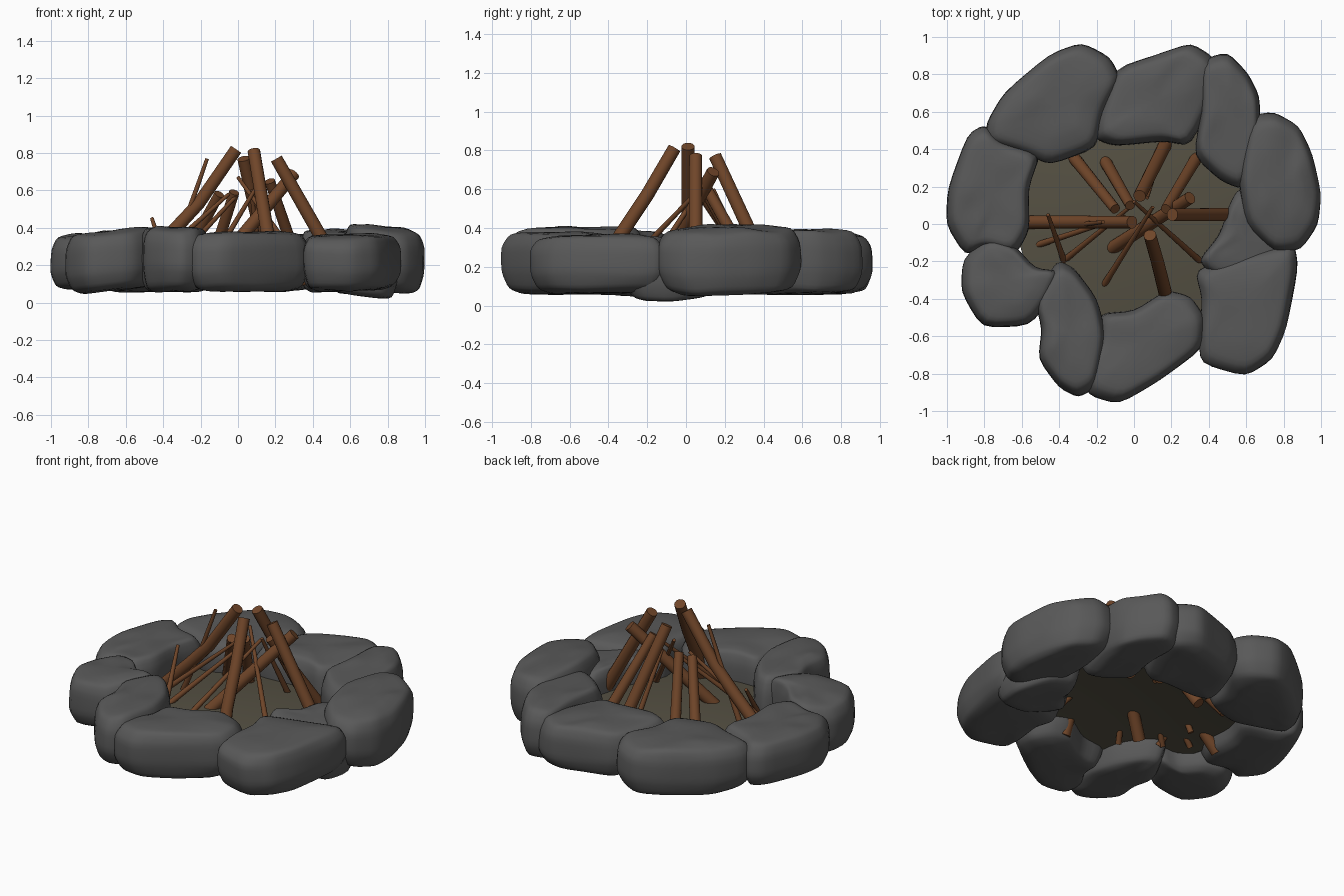
import bpy, bmesh, math, random
from mathutils import Vector

if "Cube" in bpy.data.objects:
    bpy.data.objects.remove(bpy.data.objects["Cube"])

random.seed(4)


def material(name, rgb):
    m = bpy.data.materials.new(name)
    m.diffuse_color = (*rgb, 1)
    m.use_nodes = True
    m.node_tree.nodes["Principled BSDF"].inputs["Base Color"].default_value = m.diffuse_color
    return m


STONE = material("stone_grey", (0.1, 0.1, 0.1))
WOOD = material("wood_brown", (0.16, 0.06, 0.022))
EARTH = material("earth", (0.09, 0.08, 0.055))


def finish(name, bm, mat):
    bmesh.ops.recalc_face_normals(bm, faces=bm.faces)
    me = bpy.data.meshes.new(name)
    bm.to_mesh(me)
    bm.free()
    me.materials.append(mat)
    ob = bpy.data.objects.new(name, me)
    bpy.context.collection.objects.link(ob)
    for p in me.polygons:
        p.use_smooth = True
    return ob


def stone(name, outline, lo, hi, tilt=0.0):
    """Loft a plan outline through chipped height levels, then soften the edges."""
    c = sum((Vector(p) for p in outline), Vector((0, 0))) / len(outline)
    bm = bmesh.new()
    rings = []
    for t, s in [(0, .65), (.08, .9), (.35, 1.02), (.75, 1.01), (.96, .89), (1, .5)]:
        ring = []
        for p in outline:
            q = c + (Vector(p) - c) * s * random.uniform(.98, 1.02)
            z = lo + (hi - lo) * t + tilt * (q.x - c.x) + random.uniform(-.012, .012)
            ring.append(bm.verts.new((q.x, q.y, z)))
        rings.append(ring)
    n = len(outline)
    for a, b in zip(rings, rings[1:]):
        for i in range(n):
            j = (i + 1) % n
            bm.faces.new((a[i], a[j], b[j], b[i]))
    bm.faces.new(rings[0])
    bm.faces.new(rings[-1])
    crease = bm.edges.layers.float.new("crease_edge")
    for e in bm.edges:
        e[crease] = .34
    ob = finish(name, bm, STONE)
    sub = ob.modifiers.new("round", 'SUBSURF')
    sub.levels = sub.render_levels = 2


# Ring of boulders
stone("stone_back_left", [(-.79, .54), (-.69, .70), (-.45, .91), (-.28, .97), (-.13, .89), (-.08, .77),
      (-.17, .6), (-.2, .41), (-.45, .32), (-.58, .38), (-.78, .44)], .06, .38)
stone("stone_back", [(-.2, .55), (-.1, .83), (.14, .91), (.3, .96), (.43, .88), (.45, .74),
      (.3, .42), (.16, .45), (-.1, .42), (-.2, .46)], .06, .37)
stone("stone_back_right", [(.36, .87), (.5, .91), (.61, .8), (.67, .68), (.67, .5), (.59, .18),
      (.46, .24), (.32, .37), (.36, .6)], .06, .39)
stone("stone_right", [(.62, .57), (.75, .59), (.88, .52), (.95, .37), (1, .16), (.98, 0),
      (.89, -.13), (.75, -.15), (.6, 0), (.56, .25)], .06, .405, -.12)
stone("stone_right_inner", [(.56, .19), (.75, .15), (.86, -.06), (.83, -.28), (.6, -.32), (.4, -.26),
      (.35, -.19), (.46, -.06), (.51, .1)], .045, .335, -.16)
stone("stone_front_right", [(.6, -.16), (.86, -.1), (.87, -.24), (.81, -.56), (.74, -.72), (.6, -.81),
      (.36, -.74), (.35, -.6), (.37, -.4), (.33, -.25)], .065, .365)
stone("stone_front", [(-.18, -.48), (0, -.47), (.17, -.36), (.3, -.39), (.38, -.5), (.37, -.66),
      (.14, -.83), (-.08, -.96), (-.25, -.91), (-.26, -.76), (-.18, -.64)], .06, .375)
stone("stone_front_left", [(-.41, -.2), (-.32, -.24), (-.2, -.4), (-.15, -.6), (-.2, -.87),
      (-.3, -.92), (-.4, -.87), (-.51, -.72), (-.49, -.56), (-.53, -.4)], .06, .405)
stone("stone_left_front", [(-.78, -.07), (-.64, -.11), (-.53, -.24), (-.39, -.25), (-.45, -.4),
      (-.56, -.54), (-.81, -.55), (-.92, -.36), (-.91, -.19)], .065, .385, .1)
stone("stone_left", [(-.8, .53), (-.7, .44), (-.5, .38), (-.57, .19), (-.56, -.03), (-.64, -.17),
      (-.8, -.12), (-.9, -.16), (-1, 0), (-.99, .19), (-.89, .48)], .075, .37, .05)

# Slightly mounded earth bed inside the ring
bm = bmesh.new()
bmesh.ops.create_circle(bm, cap_ends=True, cap_tris=True, segments=32, radius=.62)
bmesh.ops.subdivide_edges(bm, edges=bm.edges[:], cuts=2, use_grid_fill=True)
for v in bm.verts:
    v.co.z = .22 - .05 * (v.co.xy.length / .62) ** 2
finish("earth_bed", bm, EARTH)


def log(name, points, r0, r1, foot):
    """Tapered round stick along a path, top end first; the foot runs into the bed."""
    pts = [Vector(p) for p in points]
    d = pts[-1] - pts[-2]
    pts[-1] = pts[-1] + d * (foot - pts[-1].z) / d.z
    bm = bmesh.new()
    n = 12
    rings = []
    for k, p in enumerate(pts):
        d = (pts[min(k + 1, len(pts) - 1)] - pts[max(k - 1, 0)]).normalized()
        u = d.cross(Vector((.3, .9, 0))).normalized()
        w = d.cross(u)
        r = r0 + (r1 - r0) * k / (len(pts) - 1)
        rings.append([bm.verts.new(p + r * (u * math.cos(a) + w * math.sin(a)))
                      for a in (2 * math.pi * i / n for i in range(n))])
    for a, b in zip(rings, rings[1:]):
        for i in range(n):
            j = (i + 1) % n
            bm.faces.new((a[i], a[j], b[j], b[i]))
    caps = [bm.faces.new(rings[0]), bm.faces.new(rings[-1])]
    bmesh.ops.split_edges(bm, edges=list({e for f in caps for e in f.edges}))
    finish(name, bm, WOOD)


# Large logs leaning together
logs = [
    [(-.01, .01, .82), (-.21, .01, .53), (-.34, .01, .39), (-.6, .01, .13)],
    [(.085, -.06, .81), (.125, -.2, .57), (.16, -.34, .36), (.18, -.42, .1)],
    [(.205, .05, .77), (.57, .05, .13)],
    [(.3, .14, .69), (-.15, -.15, .15)],
    [(.03, .15, .77), (.18, .45, .12)],
    [(.17, .08, .65), (.35, .38, .12)],
    [(-.02, .1, .59), (-.18, .38, .1)],
    [(-.1, .08, .58), (-.35, .39, .12)],
]
for i, path in enumerate(logs):
    log(f"log_{i + 1}", path, .034 if i < 5 else .028, .037 if i < 5 else .034, .11)

# Thin kindling sticks
sticks = [
    [(-.165, .01, .77), (-.26, 0, .5), (-.42, .02, .15)],
    [(-.05, .04, .58), (-.51, -.11, .17)],
    [(.1, .09, .62), (-.17, -.34, .17)],
    [(-.46, .05, .45), (-.37, -.21, .17)],
    [(-.01, .1, .57), (-.38, -.2, .17)],
    [(0, .12, .67), (.4, -.24, .12)],
    [(.07, .14, .6), (.13, .36, .13)],
]
for i, path in enumerate(sticks):
    log(f"kindling_{i + 1}", path, .01, .018, .16)
